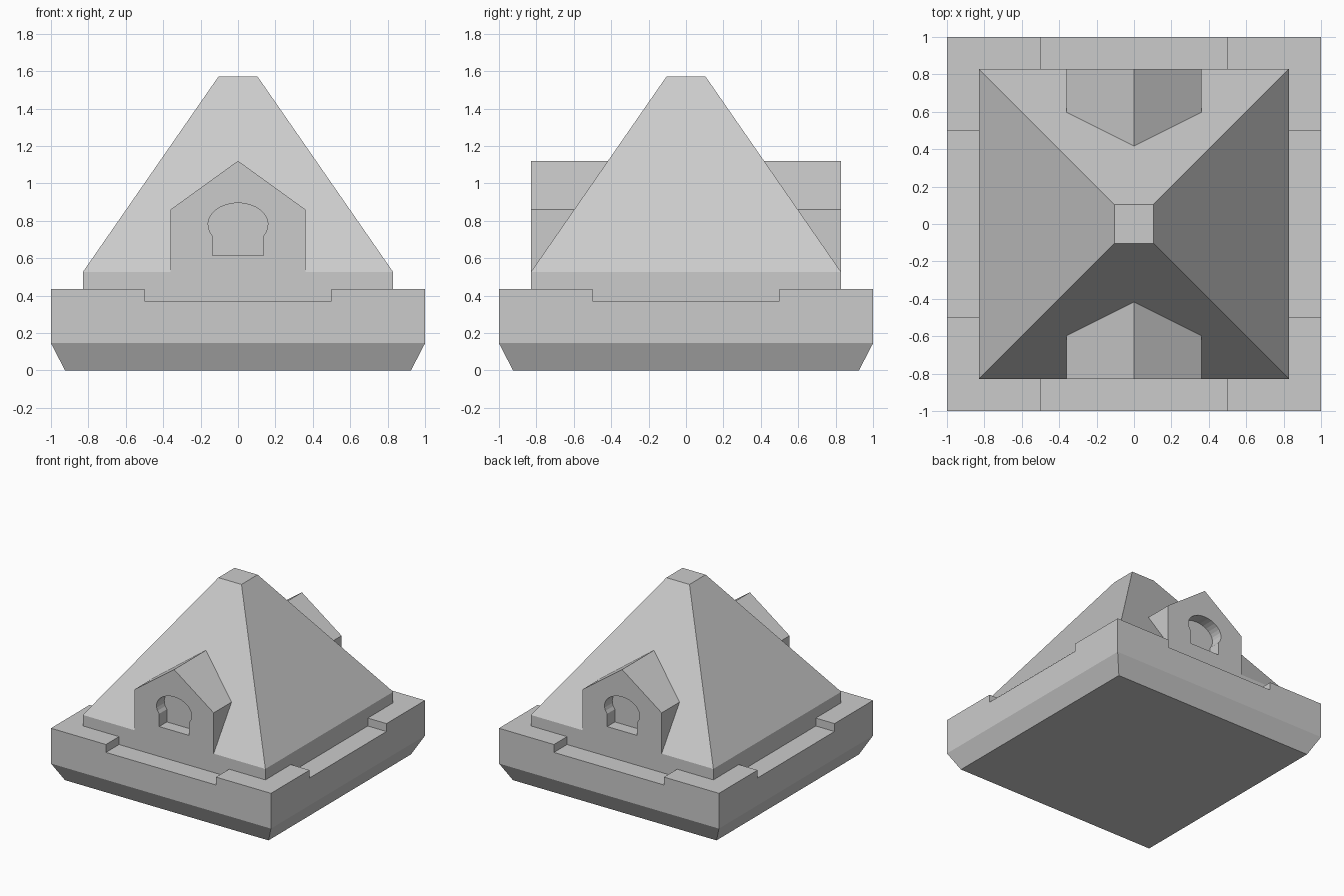
import bpy, bmesh, math
from mathutils import Matrix

cube = bpy.data.objects.get("Cube")
if cube:
    bpy.data.objects.remove(cube, do_unlink=True)

stone = bpy.data.materials.new("grey_stone")
stone.use_nodes = True
GREY = (0.6, 0.6, 0.6, 1)
stone.diffuse_color = GREY
stone.node_tree.nodes["Principled BSDF"].inputs["Base Color"].default_value = GREY


def finish(name, bm):
    bmesh.ops.recalc_face_normals(bm, faces=bm.faces)
    mesh = bpy.data.meshes.new(name)
    bm.to_mesh(mesh)
    bm.free()
    mesh.materials.append(stone)
    obj = bpy.data.objects.new(name, mesh)
    bpy.context.collection.objects.link(obj)
    return obj


def square_loft(name, rings):
    """Solid through stacked square rings of (half width, height)."""
    bm = bmesh.new()
    loops = [[bm.verts.new((sx * h, sy * h, z))
              for sx, sy in ((-1, -1), (1, -1), (1, 1), (-1, 1))] for h, z in rings]
    bm.faces.new(loops[0])
    bm.faces.new(loops[-1])
    for low, high in zip(loops, loops[1:]):
        for i in range(4):
            j = (i + 1) % 4
            bm.faces.new((low[i], low[j], high[j], high[i]))
    return finish(name, bm)


def prism(name, outline, y0, y1, angle=0):
    """Extrude an x-z outline from y0 to y1, then turn it about z."""
    bm = bmesh.new()
    face = bm.faces.new([bm.verts.new((x, y0, z)) for x, z in outline])
    out = bmesh.ops.extrude_face_region(bm, geom=[face])
    moved = [v for v in out["geom"] if isinstance(v, bmesh.types.BMVert)]
    bmesh.ops.translate(bm, verts=moved, vec=(0, y1 - y0, 0))
    bmesh.ops.rotate(bm, verts=bm.verts, matrix=Matrix.Rotation(angle, 3, "Z"))
    return finish(name, bm)


def cut(obj, cutters):
    """Subtract the cutters and bake the result."""
    for cutter in cutters:
        mod = obj.modifiers.new("cut", "BOOLEAN")
        mod.operation = "DIFFERENCE"
        mod.solver = "EXACT"
        mod.object = cutter
    graph = bpy.context.evaluated_depsgraph_get()
    mesh = bpy.data.meshes.new_from_object(obj.evaluated_get(graph))
    obj.modifiers.clear()
    obj.data = mesh


# Plinth with a bevelled foot and a shallow notch in each side
base = square_loft("base", [(0.925, 0), (1, 0.145), (1, 0.435)])
notch = [(-0.5, 0.37), (0.5, 0.37), (0.5, 0.6), (-0.5, 0.6)]
notches = [prism("notch_cutter", notch, -1.2, 1.2, a) for a in (0, math.pi / 2)]
cut(base, notches)

# Truncated pyramid roof on a low square block
roof = square_loft("roof", [(0.83, 0.3), (0.83, 0.525), (0.105, 1.57)])

# Window outline: straight jambs under a bulging round arch
window = [(-0.135, 0.615), (0.135, 0.615)]
for i in range(21):
    a = math.radians(-32 + 244 * i / 20)
    window.append((0.16 * math.cos(a), 0.78 + 0.115 * math.sin(a)))

# Gabled dormers at front and back, each with a recessed window
gable = [(-0.36, 0.525), (0.36, 0.525), (0.36, 0.86), (0, 1.12), (-0.36, 0.86)]
windows = []
for side, angle in (("front", 0), ("back", math.pi)):
    dormer = prism(side + "_dormer", gable, -0.83, -0.3, angle)
    cutter = prism(side + "_window_cutter", window, -1, -0.73, angle)
    cut(dormer, [cutter])
    windows.append(cutter)
cut(roof, windows)

for helper in notches + windows:
    bpy.data.objects.remove(helper, do_unlink=True)
